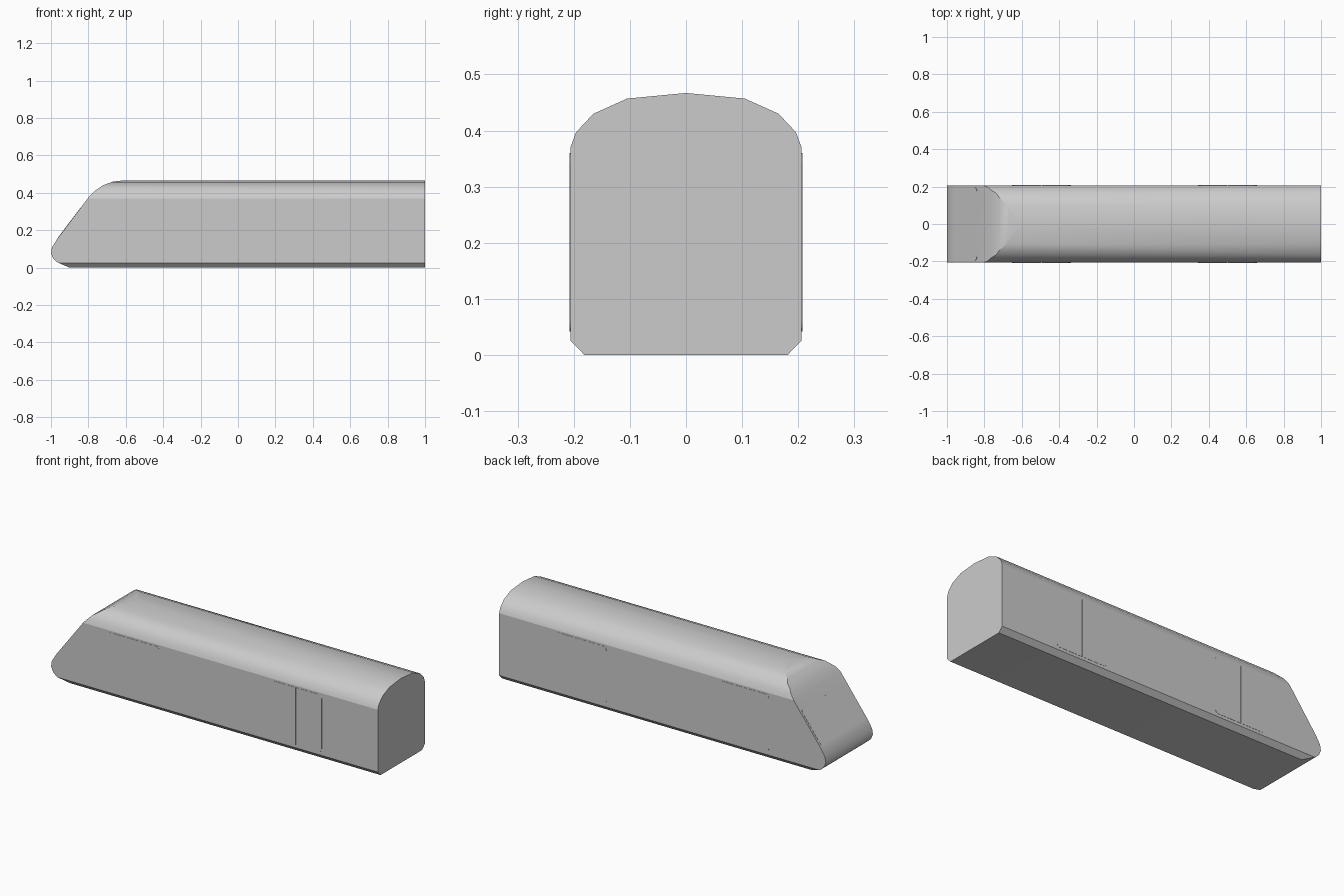
import bpy, bmesh, math
from mathutils import Vector, Matrix

if "Cube" in bpy.data.objects:
    bpy.data.objects.remove(bpy.data.objects["Cube"])


def finish(bm, name):
    bmesh.ops.recalc_face_normals(bm, faces=bm.faces[:])
    me = bpy.data.meshes.new(name)
    bm.to_mesh(me)
    bm.free()
    ob = bpy.data.objects.new(name, me)
    bpy.context.collection.objects.link(ob)
    return ob


def extrude_outline(bm, points, offset):
    face = bm.faces.new([bm.verts.new(p) for p in points])
    ret = bmesh.ops.extrude_face_region(bm, geom=[face])
    moved = [g for g in ret["geom"] if isinstance(g, bmesh.types.BMVert)]
    bmesh.ops.translate(bm, verts=moved, vec=offset)


# Carriage body: half cross-section (y, z) mirrored and extruded along x
half = [(0.181, 0), (0.206, 0.026), (0.206, 0.37), (0.196, 0.397),
        (0.165, 0.43), (0.105, 0.457)]
section = half + [(0, 0.467)] + [(-y, z) for y, z in reversed(half)]
bm = bmesh.new()
extrude_outline(bm, [(1, y, z) for y, z in section], (-2.2, 0, 0))

# Nose: slice the convex side profile (x, z), from underside up to roof
nose = [(-0.90, 0), (-0.965, 0.028), (-0.988, 0.048), (-1.0, 0.078),
        (-0.995, 0.108), (-0.967, 0.153), (-0.80, 0.375), (-0.765, 0.412),
        (-0.72, 0.441), (-0.67, 0.46), (-0.61, 0.467)]
for (x0, z0), (x1, z1) in zip(nose, nose[1:]):
    bmesh.ops.bisect_plane(
        bm, geom=bm.verts[:] + bm.edges[:] + bm.faces[:], dist=1e-6,
        plane_co=(x0, 0, z0), plane_no=(z0 - z1, 0, x1 - x0), clear_outer=True)
    bmesh.ops.holes_fill(bm, edges=[e for e in bm.edges if e.is_boundary], sides=0)

# Smooth roof and nose, crisp borders round the flat sides
bmesh.ops.recalc_face_normals(bm, faces=bm.faces[:])
bm.normal_update()
for f in bm.faces:
    f.smooth = True
for e in bm.edges:
    flat_side = any(abs(f.normal.y) > 0.99 for f in e.link_faces)
    e.smooth = not (flat_side or e.calc_face_angle(0) > math.radians(30))
finish(bm, "carriage_body")


def panel(name, matrix, u0, u1, v0, v1, r_left, r_right, thick=0.0012):
    """Thin rounded plate in the local xy plane, rising along local z."""
    corners = [(u1, v1, -1, -1, r_right, 0), (u0, v1, 1, -1, r_left, 90),
               (u0, v0, 1, 1, r_left, 180), (u1, v0, -1, 1, r_right, 270)]
    pts = []
    for u, v, su, sv, r, start in corners:
        for i in range(5 if r else 1):
            a = math.radians(start + 22.5 * i)
            pts.append((u + su * r + (math.cos(a) * r if r else 0),
                        v + sv * r + (math.sin(a) * r if r else 0), -0.001))
    b = bmesh.new()
    extrude_outline(b, pts, (0, 0, thick + 0.001))
    bmesh.ops.transform(b, matrix=matrix, verts=b.verts[:])
    return finish(b, name)


def frame(origin, u, v):
    u, v = Vector(u).normalized(), Vector(v).normalized()
    m = Matrix((u, v, u.cross(v))).transposed().to_4x4()
    m.translation = origin
    return m


# Double doors, two pairs on each side
for side, s in (("front", -1), ("back", 1)):
    for i, cx in enumerate((-0.495, 0.5)):
        m = frame((cx, s * 0.206, 0), (-s, 0, 0), (0, 0, 1))
        panel(f"door_left_{side}_{i}", m, -0.157, -0.002, 0.042, 0.36, 0.02, 0)
        panel(f"door_right_{side}_{i}", m, 0.002, 0.157, 0.042, 0.36, 0, 0.02)

# Windscreen on the sloping nose face
low, high = Vector((-0.967, 0, 0.153)), Vector((-0.80, 0, 0.375))
panel("windscreen", frame(low, (0, -1, 0), high - low),
      -0.195, 0.195, 0.003, 0.212, 0.02, 0.02)
